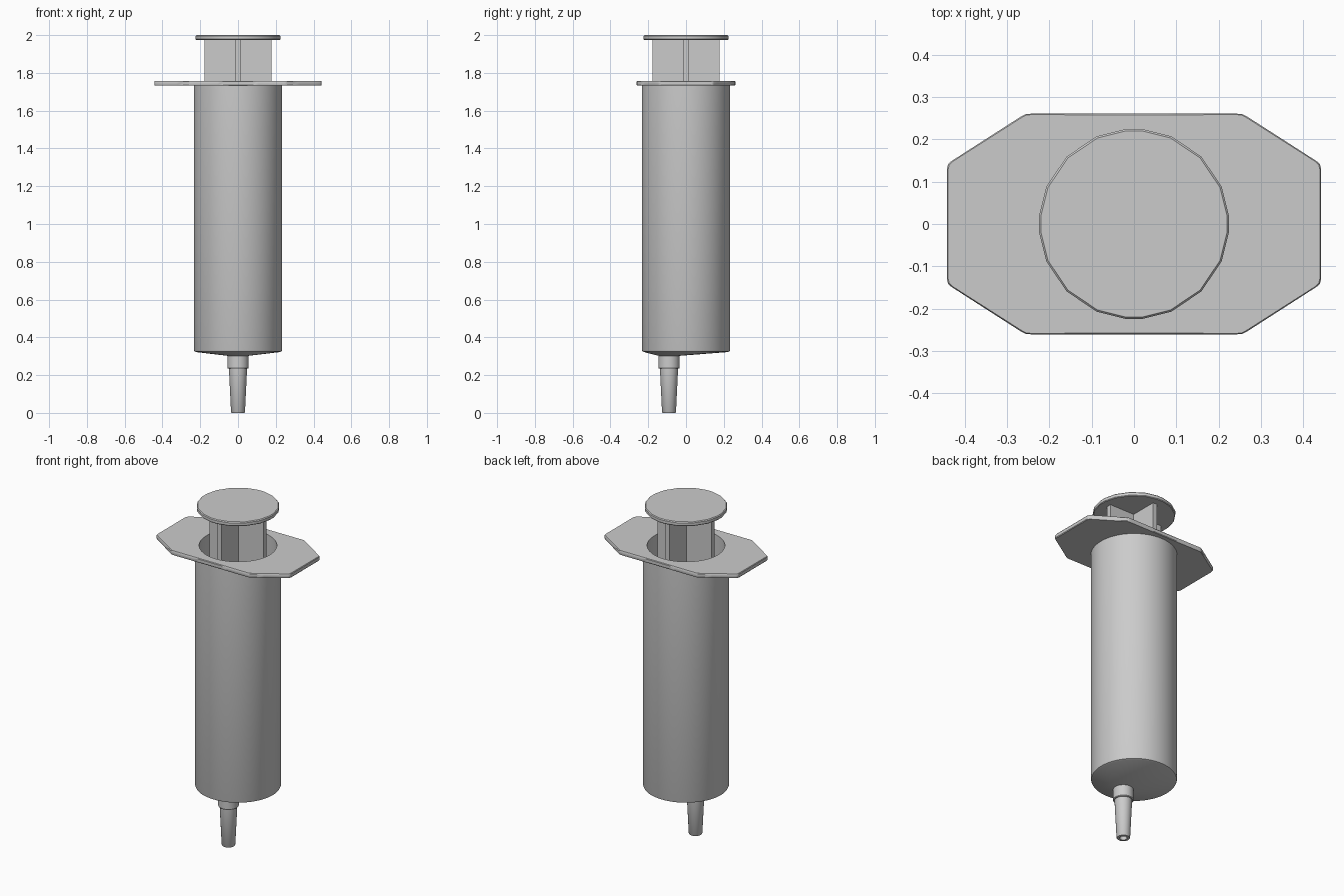
import bpy, math

if "Cube" in bpy.data.objects:
    bpy.data.objects.remove(bpy.data.objects["Cube"])

grey = bpy.data.materials.new("light_grey_plastic")
grey.diffuse_color = (0.6, 0.6, 0.6, 1)
grey.use_nodes = True
grey.node_tree.nodes["Principled BSDF"].inputs["Base Color"].default_value = grey.diffuse_color


def make(name, verts, faces, smooth=True):
    me = bpy.data.meshes.new(name)
    me.from_pydata(verts, [], faces)
    me.materials.append(grey)
    ob = bpy.data.objects.new(name, me)
    bpy.context.collection.objects.link(ob)
    if smooth:
        bpy.ops.object.select_all(action='DESELECT')
        bpy.context.view_layer.objects.active = ob
        ob.select_set(True)
        bpy.ops.object.shade_smooth_by_angle(angle=math.radians(35))
    return ob


def loft(name, rings, angles, cap_start=False, cap_end=False):
    """Skin rings of (radius, z, y offset), ordered from bottom to top on the outside."""
    n = len(angles)
    verts = [(r * math.cos(a), y + r * math.sin(a), z) for r, z, y in rings for a in angles]
    faces = [(k * n + i, k * n + (i + 1) % n, (k + 1) * n + (i + 1) % n, (k + 1) * n + i)
             for k in range(len(rings) - 1) for i in range(n)]
    if cap_start:
        faces.append(tuple(reversed(range(n))))
    if cap_end:
        faces.append(tuple(range((len(rings) - 1) * n, len(rings) * n)))
    return make(name, verts, faces)


def circle(n):
    return [2 * math.pi * i / n for i in range(n)]


NY = -0.09   # the tip sits off centre
BORE = 0.211

# Barrel: slanted floor towards the tip, outer wall, rim, bore and inner floor
loft("barrel", [(0.054, 0.302, NY), (0.222, 0.322, 0), (0.231, 0.326, 0), (0.234, 0.334, 0),
                (0.234, 1.745, 0), (BORE, 1.758, 0), (BORE, 0.35, 0), (0.02, 0.34, NY)], circle(64))

# Tip: hollow tapered nozzle with a collar
loft("nozzle", [(0.02, 0.34, NY), (0.02, 0.0, NY), (0.034, 0.0, NY), (0.037, 0.004, NY),
                (0.048, 0.234, NY), (0.053, 0.234, NY), (0.056, 0.238, NY),
                (0.056, 0.315, NY)], circle(32))

# Finger flange: eight-sided plate with a round hole
quarter = [(0.443, 0.128), (0.440, 0.141), (0.433, 0.148), (0.268, 0.254), (0.256, 0.260), (0.243, 0.261)]
outline = (quarter + [(-x, y) for x, y in reversed(quarter)]
           + [(-x, -y) for x, y in quarter] + [(x, -y) for x, y in reversed(quarter)])


def edge_radius(a):
    c, s = abs(math.cos(a)), abs(math.sin(a))
    best = 9
    for (x0, y0), (x1, y1) in zip([(0.443, 0)] + quarter, quarter + [(0, 0.261)]):
        den = c * (y1 - y0) - s * (x1 - x0)
        if abs(den) > 1e-9:
            best = min(best, (x0 * (y1 - y0) - y0 * (x1 - x0)) / den)
    return best


angs = sorted({round(a % (2 * math.pi), 5) for a in circle(64) + [math.atan2(y, x) for x, y in outline]})
n = len(angs)
verts = []
for z, outer, grow in ((1.732, False, 0), (1.732, True, -0.003), (1.736, True, 0),
                       (1.754, True, 0), (1.758, True, -0.003), (1.758, False, 0)):
    for a in angs:
        r = edge_radius(a) + grow if outer else BORE
        verts.append((r * math.cos(a), r * math.sin(a), z))
faces = [(k * n + i, k * n + (i + 1) % n, (k + 1) % 6 * n + (i + 1) % n, (k + 1) % 6 * n + i)
         for k in range(6) for i in range(n)]
make("finger_flange", verts, faces)

# Plunger shaft: one cross-shaped extrusion
R, T = 0.178, 0.014
arm = [(R, -T), (R, T), (T, T)]
cross = []
for _ in range(4):
    cross += arm
    arm = [(-y, x) for x, y in arm]
m = len(cross)
verts = [(x, y, z) for z in (0.42, 1.98) for x, y in cross]
faces = [(i, (i + 1) % m, m + (i + 1) % m, m + i) for i in range(m)]
faces += [tuple(reversed(range(m))), tuple(range(m, 2 * m))]
make("plunger_shaft", verts, faces, smooth=False)

# Plunger stopper inside the barrel
loft("plunger_stopper", [(0.19, 0.36, 0), (0.208, 0.37, 0), (0.208, 0.43, 0)], circle(48), True, True)

# Thumb rest: low-sided disc with clipped corners on the axes
disc = [math.radians(q * 90 + d) for q in range(4) for d in (5, 23, 45, 67, 85)]
loft("thumb_rest", [(0.222, 1.975, 0), (0.2255, 1.979, 0), (0.2255, 1.995, 0), (0.221, 2.0, 0)],
     disc, True, True)
